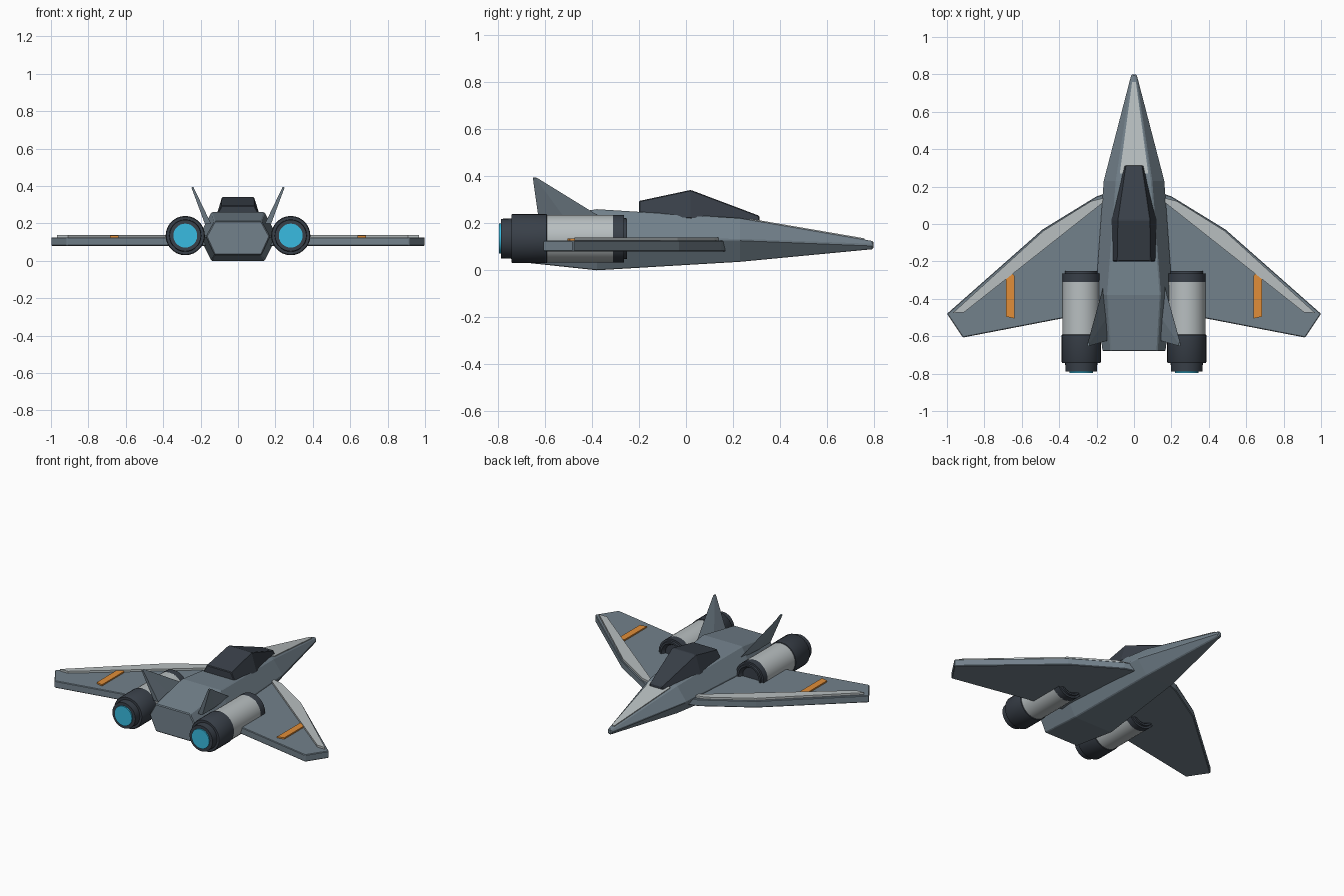
import bpy, bmesh, math

if "Cube" in bpy.data.objects:
    bpy.data.objects.remove(bpy.data.objects["Cube"])


def material(name, rgb):
    m = bpy.data.materials.new(name)
    m.diffuse_color = (*rgb, 1)
    m.use_nodes = True
    m.node_tree.nodes["Principled BSDF"].inputs["Base Color"].default_value = m.diffuse_color
    return m


HULL = material("hull_grey", (0.17, 0.22, 0.26))
LIGHT = material("light_panel", (0.48, 0.52, 0.53))
DARK = material("dark_metal", (0.04, 0.05, 0.065))
ORANGE = material("orange_stripe", (0.75, 0.27, 0.04))
GLOW = material("engine_glow", (0.04, 0.5, 0.75))


def loft(name, rings, mat, mirror=False, bevel=0.0, smooth=False):
    """Skin a list of equal-length point rings and cap both ends."""
    bm = bmesh.new()
    vs = [[bm.verts.new(p) for p in ring] for ring in rings]
    n = len(rings[0])
    for a, b in zip(vs, vs[1:]):
        for i in range(n):
            j = (i + 1) % n
            bm.faces.new((a[i], a[j], b[j], b[i]))
    bm.faces.new(vs[0])
    bm.faces.new(vs[-1])
    bmesh.ops.recalc_face_normals(bm, faces=bm.faces)
    me = bpy.data.meshes.new(name)
    bm.to_mesh(me)
    bm.free()
    me.materials.append(mat)
    ob = bpy.data.objects.new(name, me)
    bpy.context.collection.objects.link(ob)
    if mirror:
        ob.modifiers.new("mirror", 'MIRROR').use_clip = False
    if bevel:
        b = ob.modifiers.new("bevel", 'BEVEL')
        b.width, b.segments = bevel, 1
    if smooth:
        bpy.ops.object.select_all(action='DESELECT')
        ob.select_set(True)
        bpy.context.view_layer.objects.active = ob
        bpy.ops.object.shade_smooth_by_angle(angle=math.radians(35))
    return ob


def plate(name, outline, z0, z1, mat, bevel=0.0):
    """Mirrored flat plate from a top-view outline."""
    return loft(name, [[(x, y, z) for x, y in outline] for z in (z0, z1)],
                mat, mirror=True, bevel=bevel)


def turned(name, profile, mat, sides=28):
    """Mirrored engine part: (y, radius) steps around the engine axis."""
    rings = []
    for y, r in profile:
        rings.append([(0.282 + r * math.cos(2 * math.pi * i / sides), y,
                       0.135 + r * math.sin(2 * math.pi * i / sides))
                      for i in range(sides)])
    return loft(name, rings, mat, mirror=True, smooth=True)


# Fuselage: hexagonal sections (y, mid half-width, top/bottom half-width, z top, z mid, z bottom)
sections = [(0.798, 0.016, 0.010, 0.124, 0.108, 0.090),
            (0.23, 0.165, 0.095, 0.222, 0.130, 0.036),
            (-0.38, 0.208, 0.142, 0.260, 0.132, 0.000),
            (-0.68, 0.170, 0.125, 0.212, 0.130, 0.032)]
loft("fuselage", [[(-t, y, zt), (t, y, zt), (w, y, zm), (t, y, zb), (-t, y, zb), (-w, y, zm)]
                  for y, w, t, zt, zm, zb in sections], HULL, bevel=0.005)

# Light panel along the top of the nose
loft("nose_panel", [[(-w, y, z - 0.01), (w, y, z - 0.01), (w, y, z + 0.005), (-w, y, z + 0.005)]
                    for y, w, z in ((0.76, 0.010, 0.131), (0.27, 0.076, 0.215))], LIGHT)

# Canopy: (y, base half-width, top half-width, z base, z top)
loft("canopy", [[(-b, y, zb), (b, y, zb), (t, y, zt), (-t, y, zt)]
                for y, b, t, zb, zt in ((-0.20, 0.122, 0.088, 0.23, 0.295),
                                        (0.02, 0.122, 0.085, 0.22, 0.342),
                                        (0.312, 0.055, 0.042, 0.20, 0.232))],
     DARK, bevel=0.004)

# Wings with leading-edge strips and orange stripes
plate("wing", [(0.10, 0.18), (0.20, 0.148), (0.49, -0.03), (1.0, -0.48),
               (0.915, -0.607), (0.10, -0.45)], 0.080, 0.126, HULL, 0.004)
plate("wing_leading_strip", [(0.14, 0.145), (0.23, 0.122), (0.485, -0.037), (0.968, -0.475),
                             (0.91, -0.473), (0.14, 0.145 - 0.01)], 0.120, 0.139, LIGHT)
plate("wing_stripe", [(0.64, -0.275), (0.685, -0.24), (0.685, -0.495), (0.64, -0.505)],
      0.120, 0.135, ORANGE)

# Engines
turned("engine_intake", [(-0.275, 0.060), (-0.252, 0.074), (-0.252, 0.086), (-0.264, 0.088),
                         (-0.264, 0.101), (-0.31, 0.101)], DARK)
turned("engine_body", [(-0.305, 0.101), (-0.595, 0.101)], LIGHT)
turned("engine_nozzle", [(-0.59, 0.099), (-0.594, 0.105), (-0.738, 0.105), (-0.744, 0.101),
                         (-0.744, 0.086), (-0.788, 0.084), (-0.788, 0.066)], DARK)
turned("engine_glow", [(-0.77, 0.064), (-0.796, 0.064)], GLOW)

# Canted tail fins: diamond base tapering to a swept tip
loft("tail_fin", [[(0.160, -0.32, 0.20), (0.178, -0.50, 0.20), (0.178, -0.625, 0.20),
                   (0.145, -0.625, 0.20), (0.145, -0.50, 0.20)],
                  [(0.243, -0.632, 0.392), (0.249, -0.64, 0.392), (0.249, -0.652, 0.392),
                   (0.239, -0.652, 0.396), (0.239, -0.64, 0.396)]], HULL, mirror=True)
